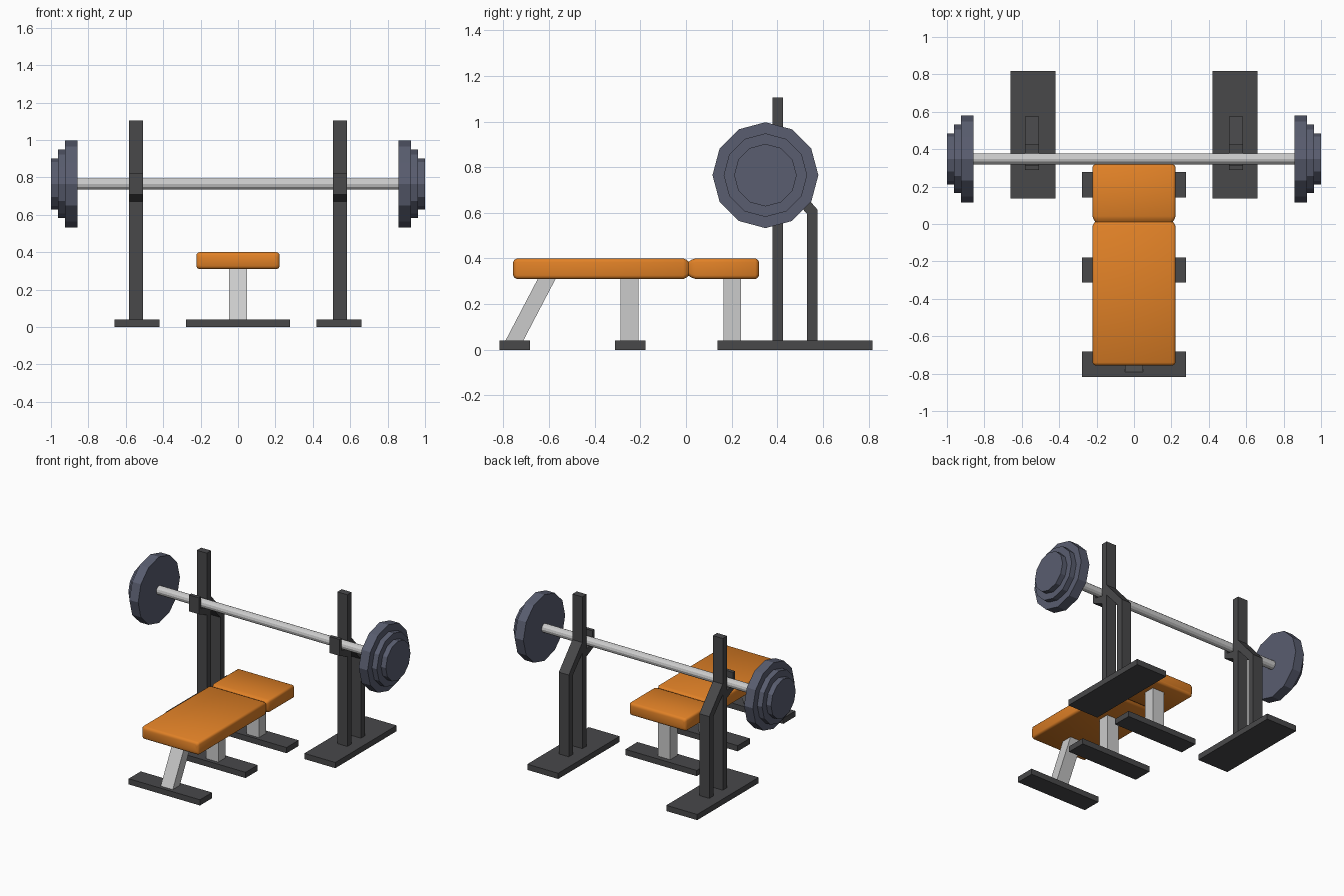
import bpy, bmesh, math
from mathutils import Matrix

if "Cube" in bpy.data.objects:
    bpy.data.objects.remove(bpy.data.objects["Cube"])


def material(name, rgb):
    m = bpy.data.materials.new(name)
    m.diffuse_color = (*rgb, 1)
    m.use_nodes = True
    m.node_tree.nodes["Principled BSDF"].inputs["Base Color"].default_value = m.diffuse_color
    return m


ORANGE = material("orange_vinyl", (0.75, 0.22, 0.02))
DARK = material("dark_steel", (0.065, 0.065, 0.068))
IRON = material("plate_iron", (0.10, 0.11, 0.16))


def finish(name, bm, mat=None):
    bmesh.ops.recalc_face_normals(bm, faces=bm.faces)
    me = bpy.data.meshes.new(name)
    bm.to_mesh(me)
    bm.free()
    ob = bpy.data.objects.new(name, me)
    bpy.context.collection.objects.link(ob)
    if mat:
        me.materials.append(mat)
    return ob


def extrude_yz(name, profile, x0, x1, mat=None):
    """Side profile in (y, z), extruded from x0 to x1."""
    bm = bmesh.new()
    face = bm.faces.new([bm.verts.new((x0, y, z)) for y, z in profile])
    ext = bmesh.ops.extrude_face_region(bm, geom=[face])
    verts = [v for v in ext["geom"] if isinstance(v, bmesh.types.BMVert)]
    bmesh.ops.translate(bm, verts=verts, vec=(x1 - x0, 0, 0))
    return finish(name, bm, mat)


def box(name, x0, x1, y0, y1, z0, z1, mat=None):
    return extrude_yz(name, [(y0, z0), (y1, z0), (y1, z1), (y0, z1)], x0, x1, mat)


BAR_Y, BAR_Z = 0.348, 0.765


def x_cylinder(name, x0, x1, radius, sides, mat=None):
    bm = bmesh.new()
    bmesh.ops.create_cone(bm, cap_ends=True, segments=sides, radius1=radius,
                          radius2=radius, depth=abs(x1 - x0))
    rot = Matrix.Translation(((x0 + x1) / 2, BAR_Y, BAR_Z)) @ Matrix.Rotation(math.pi / 2, 4, 'Y')
    bmesh.ops.transform(bm, matrix=rot, verts=bm.verts)
    return finish(name, bm, mat)


# padded bench: rounded section lofted along y, pinched at the headrest seam
def section(y, inset):
    w, h, r = 0.222 - inset, 0.045 - inset, 0.016
    pts = []
    for q, (sx, sz) in enumerate([(1, 1), (-1, 1), (-1, -1), (1, -1)]):
        for k in range(4):
            a = math.radians(90 * q + 30 * k)
            pts.append((sx * (w - r) + r * math.cos(a), y,
                        0.355 + sz * (h - r) + r * math.sin(a)))
    return pts


bm = bmesh.new()
rings = [[bm.verts.new(p) for p in section(y, i)] for y, i in [
    (-0.757, 0.016), (-0.752, 0.006), (-0.741, 0), (-0.012, 0), (0.002, 0.006),
    (0.012, 0.014), (0.024, 0.006), (0.042, 0), (0.304, 0), (0.315, 0.006), (0.32, 0.016)]]
for a, b in zip(rings, rings[1:]):
    for i in range(len(a)):
        j = (i + 1) % len(a)
        bm.faces.new((a[i], a[j], b[j], b[i]))
bm.faces.new(rings[0])
bm.faces.new(rings[-1])
pad = finish("bench_pad", bm, ORANGE)
bpy.context.view_layer.objects.active = pad
pad.select_set(True)
bpy.ops.object.shade_smooth_by_angle(angle=math.radians(50))
pad.select_set(False)

# bench legs and feet: (name, top centre y, bottom centre y, foot centre y)
for name, top, bottom, foot in [("front", -0.608, -0.752, -0.75),
                                ("middle", -0.247, -0.247, -0.245),
                                ("rear", 0.203, 0.203, 0.21)]:
    t = 0.039
    extrude_yz(name + "_leg", [(bottom - t, 0.04), (bottom + t, 0.04),
                               (top + t, 0.315), (top - t, 0.315)], -0.047, 0.047)
    box(name + "_foot", -0.277, 0.277, foot - 0.067, foot + 0.067, 0, 0.04, DARK)

# barbell shaft
x_cylinder("barbell_shaft", -0.87, 0.87, 0.03, 12)

# rack stands and weight plates on both sides
for side, s in (("left", -1), ("right", 1)):
    a, b = s * 0.507, s * 0.584
    box(side + "_rack_base", s * 0.42, s * 0.66, 0.137, 0.818, 0, 0.04, DARK)
    box(side + "_upright", a, b, 0.378, 0.426, 0.04, 1.105, DARK)
    extrude_yz(side + "_rear_brace", [(0.53, 0.04), (0.576, 0.04), (0.576, 0.614),
                                      (0.426, 0.785), (0.426, 0.71), (0.53, 0.596)], a, b, DARK)
    extrude_yz(side + "_bar_hook", [(0.29, 0.71), (0.378, 0.67), (0.378, 0.725), (0.315, 0.738),
                                    (0.315, 0.825), (0.29, 0.825)], a, b, DARK)
    for size, x0, x1, r in [("large", 0.857, 0.925, 0.232), ("medium", 0.925, 0.963, 0.183),
                            ("small", 0.963, 1.0, 0.137)]:
        x_cylinder(f"{side}_{size}_plate", s * x0, s * x1, r, 12, IRON)
